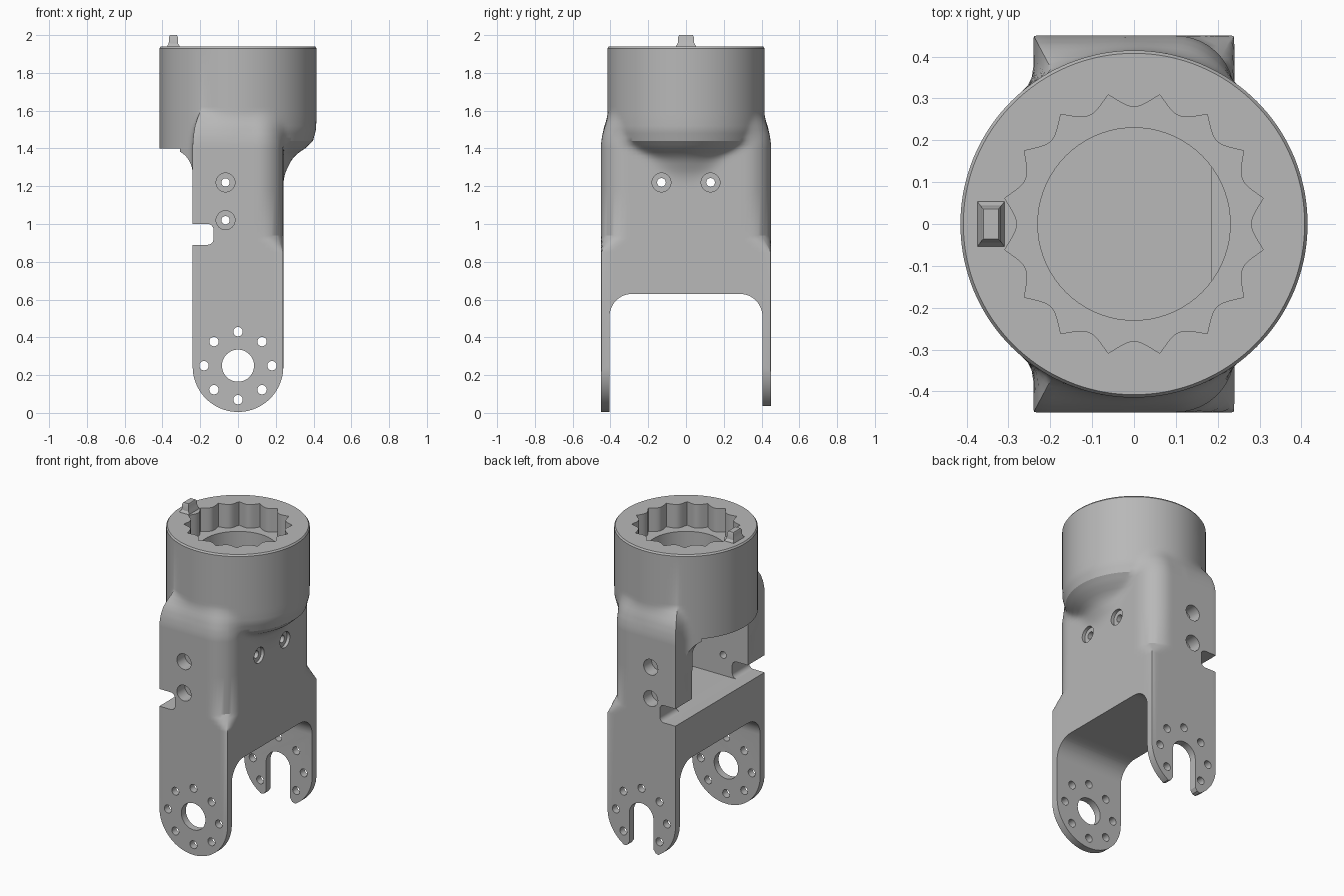
import bpy, bmesh, math
from math import sin, cos, pi, sqrt, atan2, hypot

if "Cube" in bpy.data.objects:
    bpy.data.objects.remove(bpy.data.objects["Cube"])

grey = bpy.data.materials.new("plain grey")
grey.use_nodes = True
grey.diffuse_color = (0.48, 0.48, 0.48, 1)
grey.node_tree.nodes["Principled BSDF"].inputs["Base Color"].default_value = (0.48, 0.48, 0.48, 1)

HX, HY, COLLAR = 0.24, 0.45, 0.415


def loft(name, rings):
    """Skin a closed solid through rings of equal point count."""
    bm = bmesh.new()
    rows = [[bm.verts.new(p) for p in ring] for ring in rings]
    n = len(rows[0])
    for a, b in zip(rows, rows[1:]):
        for i in range(n):
            j = (i + 1) % n
            bm.faces.new((a[i], a[j], b[j], b[i]))
    bm.faces.new(rows[0][::-1])
    bm.faces.new(rows[-1])
    bmesh.ops.recalc_face_normals(bm, faces=bm.faces)
    mesh = bpy.data.meshes.new(name)
    bm.to_mesh(mesh)
    bm.free()
    mesh.materials.append(grey)
    ob = bpy.data.objects.new(name, mesh)
    bpy.context.collection.objects.link(ob)
    return ob


def prism(pts, axis, lo, hi):
    place = {"X": lambda u, w, t: (t, u, w), "Y": lambda u, w, t: (u, t, w), "Z": lambda u, w, t: (u, w, t)}[axis]
    return loft("cutter", [[place(u, w, t) for u, w in pts] for t in (lo, hi)])


def arc(cx, cy, r, a0, a1, n=12):
    return [(cx + r * cos(math.radians(a0 + (a1 - a0) * i / n)),
             cy + r * sin(math.radians(a0 + (a1 - a0) * i / n))) for i in range(n + 1)]


def disc(cx, cy, r, n=32):
    return arc(cx, cy, r, 0, 360 - 360 / n, n - 1)


def rect(x0, x1, y0, y1):
    return [(x0, y0), (x1, y0), (x1, y1), (x0, y1)]


def lerp(table, z):
    for (z0, v0), (z1, v1) in zip(table, table[1:]):
        if z <= z1:
            return v0 + (v1 - v0) * max(0, (z - z0) / (z1 - z0))
    return table[-1][1]


def boolean(target, cutter, kind="DIFFERENCE"):
    mod = target.modifiers.new("cut", "BOOLEAN")
    mod.operation, mod.solver, mod.object = kind, "EXACT", cutter
    bpy.context.view_layer.objects.active = target
    bpy.ops.object.modifier_apply(modifier=mod.name)
    bpy.data.objects.remove(cutter)


# Body: a box whose outer corners soften with height and flow into the round collar
FLARE = [(1.2, 0.2), (1.26, 0.235), (1.3, 0.262), (1.34, 0.285), (1.37, 0.31),
         (1.4, 0.355), (1.44, 0.397), (1.5, 0.413), (1.55, COLLAR)]
SHRINK = [(1.42, 1), (1.47, 0.985), (1.52, 0.95), (1.57, 0.88), (1.62, 0.75)]
CORNER = [(0.85, 0.004), (0.94, 0.14)]


def box_reach(a, r):
    c, s = abs(cos(a)), abs(sin(a))
    t = min(HX / max(c, 1e-6), HY / max(s, 1e-6))
    cx, cy = HX - r, HY - r
    if t * c > cx and t * s > cy:
        b = c * cx + s * cy
        t = b + sqrt(max(0, b * b - cx * cx - cy * cy + r * r))
    return t


def body_radius(a, z):
    right = cos(a) > -1e-9
    flat = box_reach(a, lerp(CORNER, z) if right else 0.002) * lerp(SHRINK, z)
    round_r = lerp(FLARE, z) if right else (COLLAR if z > 1.19 else 0.1)
    k = 0.04
    h = max(k - abs(flat - round_r), 0) / k
    return max(flat, round_r) + h * h * k / 4


diag = atan2(HY, HX)
angles = sorted([2 * pi * i / 144 for i in range(144)] + [diag, pi - diag, pi + diag, 2 * pi - diag])
levels = [0, 0.85, 0.87, 0.895, 0.92, 0.94, 1.18, 1.2] + [1.22 + 0.02 * i for i in range(21)] + [1.93]
rings = [[(body_radius(a, z) * cos(a), body_radius(a, z) * sin(a), z) for a in angles] for z in levels]
rings.append([((COLLAR - 0.007) * cos(a), (COLLAR - 0.007) * sin(a), 1.94) for a in angles])
bracket = loft("fork_bracket", rings)


def cut(pts, axis, lo, hi):
    boolean(bracket, prism(pts, axis, lo, hi))


# Underside of the collar on the open side
cut([(-0.6, 1.15), (-0.241, 1.15)] + arc(-0.371, 1.27, 0.13, 0, 90) + [(-0.6, 1.4)], "Y", -0.7, 0.7)

# Gap between the legs, then the rounded leg ends
cut([(0.405, -0.1)] + arc(0.285, 0.51, 0.12, 0, 90) + arc(-0.285, 0.51, 0.12, 90, 180) + [(-0.405, -0.1)],
    "X", -0.5, 0.5)
cut([(-0.4, -0.1), (-0.4, 0.245)] + arc(0, 0.245, HX, 180, 360, 40) + [(0.4, 0.245), (0.4, -0.1)], "Y", -0.7, 0.7)

# Front pivot hole, open slot in the back leg, ring of small holes
cut(disc(0, 0.25, 0.085, 40), "Y", -0.6, -0.3)
cut([(-0.4, -0.2), (-0.4, 0.035), (-0.125, 0.035), (-0.1, 0.043), (-0.085, 0.065)] + arc(0, 0.25, 0.085, 180, 0, 20)
    + [(0.085, 0.065), (0.1, 0.043), (0.125, 0.035), (0.4, 0.035), (0.4, -0.2)], "Y", 0.3, 0.6)
for i in range(8):
    a = i * pi / 4
    cut(disc(0.18 * cos(a), 0.25 + 0.18 * sin(a), 0.025, 20), "Y", -0.6, 0.6)

# Side cavity and the notches through its walls
cut(rect(-0.7, 0.185, -0.28, 0.28), "Z", 0.89, 1.4)
cut([(-0.4, 0.89)] + arc(-0.16, 0.92, 0.03, -90, 0, 6) + arc(-0.16, 0.97, 0.03, 0, 90, 6) + [(-0.4, 1.0)],
    "Y", -0.6, 0.6)

# Bore and scalloped socket in the collar
cut(disc(0, 0, 0.23, 72), "Z", 1.3, 2.1)
socket = []
for i in range(192):
    a = 2 * pi * i / 192
    r = 0.315 - 0.035 * abs(cos(8 * a))
    socket.append((r * cos(a), r * sin(a)))
cut(socket, "Z", 1.79, 2.1)

# Counterbored screw holes: front and back pairs, then the closed side
for z in (1.02, 1.22):
    cut(disc(-0.066, z, 0.022, 20), "Y", -0.6, 0.6)
    for lo, hi in ((-0.6, -0.37), (0.37, 0.6)):
        cut(disc(-0.066, z, 0.05), "Y", lo, hi)
for y in (-0.13, 0.13):
    cut(disc(y, 1.22, 0.023, 20), "X", 0.1, 0.5)
    cut(disc(y, 1.22, 0.05), "X", 0.22, 0.5)

# Locating tab with a flared foot
tab = loft("locating_tab", [[(-0.342 + sx * w, sy * d, z) for sx, sy in ((-1, -1), (1, -1), (1, 1), (-1, 1))]
                            for w, d, z in ((0.034, 0.055, 1.93), (0.032, 0.053, 1.943), (0.025, 0.044, 1.955),
                                            (0.023, 0.041, 1.99), (0.018, 0.036, 2.0))])

for ob in (bracket, tab):
    bpy.ops.object.select_all(action="DESELECT")
    ob.select_set(True)
    bpy.context.view_layer.objects.active = ob
    bpy.ops.object.shade_smooth_by_angle(angle=math.radians(28))
